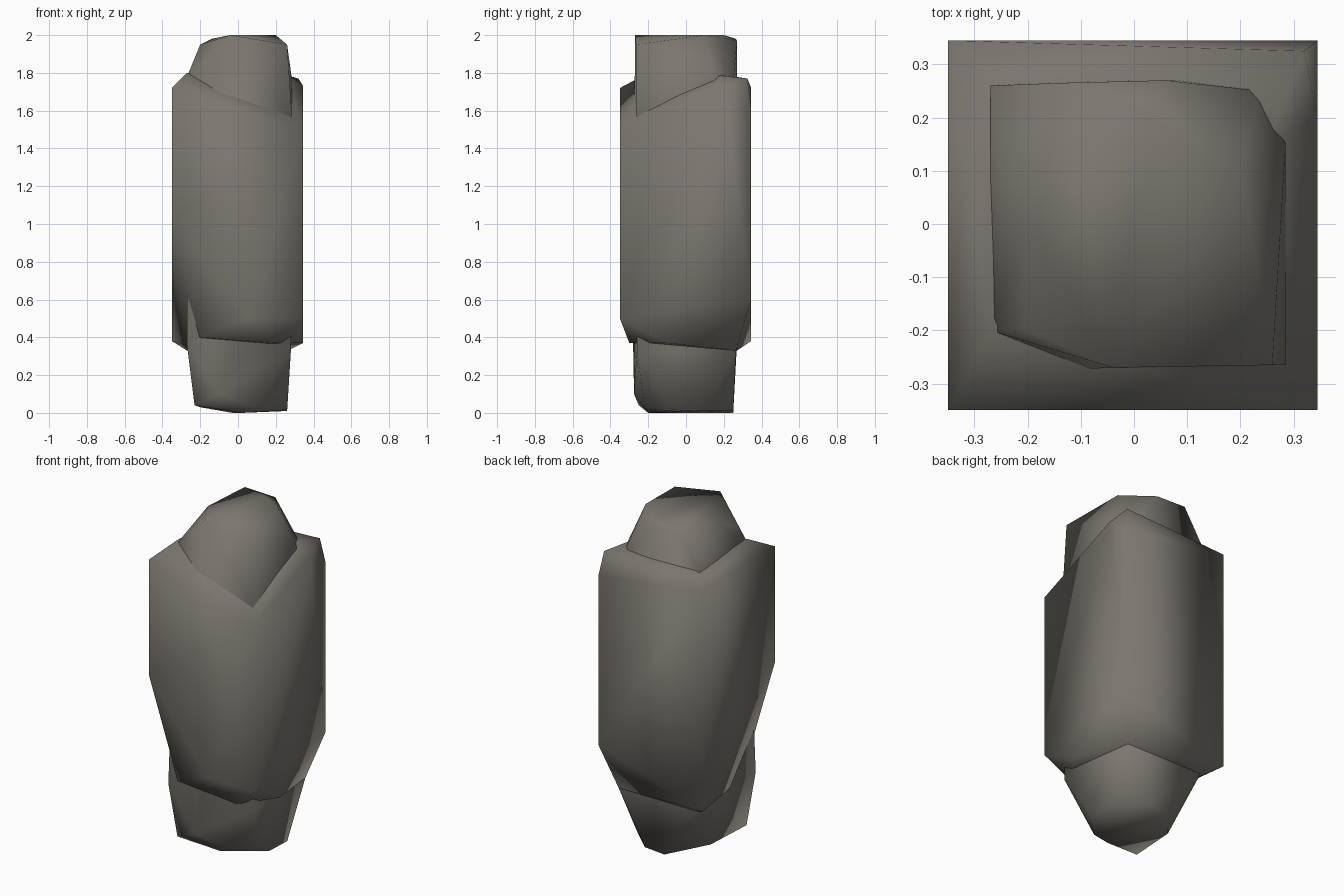
import bpy, bmesh

if "Cube" in bpy.data.objects:
    bpy.data.objects.remove(bpy.data.objects["Cube"])

stone = bpy.data.materials.new("warm grey stone")
stone.diffuse_color = (0.2, 0.185, 0.16, 1)
stone.use_nodes = True
stone.node_tree.nodes["Principled BSDF"].inputs["Base Color"].default_value = stone.diffuse_color


def rock(name, points):
    """Smooth-shaded chipped boulder: the convex hull of a few corner points."""
    bm = bmesh.new()
    verts = [bm.verts.new(p) for p in points]
    res = bmesh.ops.convex_hull(bm, input=verts)
    junk = set(res["geom_interior"]) | set(res["geom_unused"])
    bmesh.ops.delete(bm, geom=[g for g in junk if isinstance(g, bmesh.types.BMVert)],
                     context='VERTS')
    bmesh.ops.dissolve_limit(bm, angle_limit=0.03, verts=bm.verts[:], edges=bm.edges[:])
    bmesh.ops.recalc_face_normals(bm, faces=bm.faces[:])
    for f in bm.faces:
        f.smooth = True
    me = bpy.data.meshes.new(name)
    bm.to_mesh(me)
    bm.free()
    me.materials.append(stone)
    ob = bpy.data.objects.new(name, me)
    bpy.context.collection.objects.link(ob)
    return ob


# Wide middle boulder: four upright corners, chipped shoulders and underside
rock("outer_rock", [
    (-.35, -.35, 1.72), (-.35, -.35, 1.02),
    (.345, -.35, 1.50), (.345, -.35, .50),
    (.345, .345, 1.62), (.345, .345, .60), (.32, .325, 1.77),
    (-.35, .345, 1.72), (-.35, .345, .38),
    (-.27, -.2, 1.80), (.345, .2, 1.73), (.25, .15, 1.79), (-.25, .26, 1.78),
    (.05, -.35, .50), (.2, -.3, .37), (-.2, -.29, .40),
    (.345, -.1, .37), (.265, .265, .33), (-.27, .27, .33), (-.28, 0, .36),
])

# Slim core column that sticks out at the top and the foot
rock("core_rock", [
    (-.04, -.27, 2), (.26, -.265, 1.95), (.2, .1, 2), (.03, .2, 2),
    (.285, -.265, 1.58), (.285, .15, 1.77), (.24, .25, 1.75),
    (.06, .27, 1.97), (-.14, .265, 1.98), (-.2, 0, 1.95), (-.2, -.2, 1.86),
    (-.27, .26, 1.78), (-.27, -.2, 1.78),
    (-.23, -.25, .04), (-.1, -.275, .10), (.02, -.2, 0), (.1, -.22, .03),
    (.26, -.07, .015), (.28, -.26, .33), (.26, .1, .01), (.1, .25, .01),
    (.265, .265, .33), (-.03, .25, 0), (-.2, .05, .03),
    (-.27, .27, .37), (-.27, -.28, .36),
])
